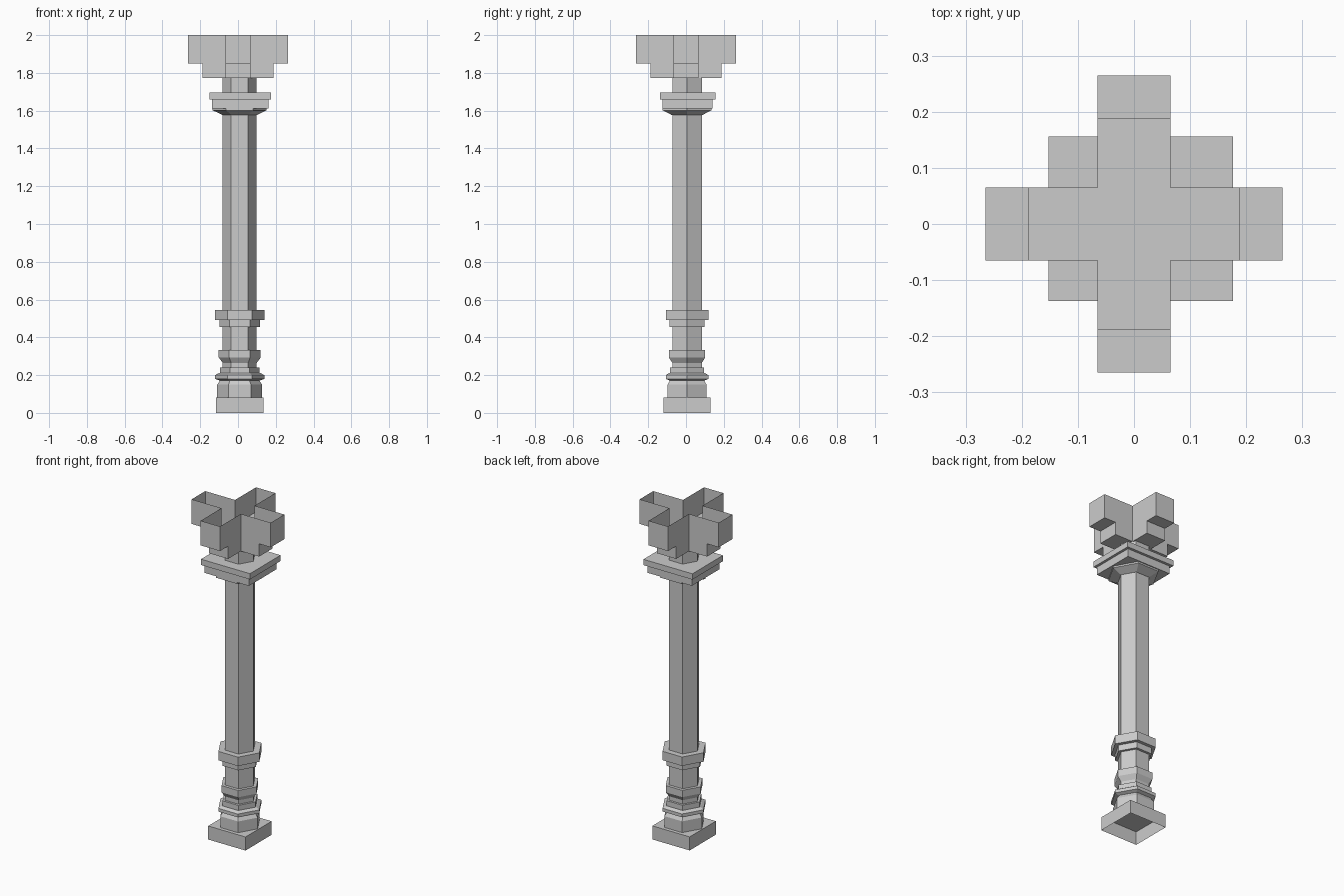
import bpy
import bmesh
from math import cos, sin, pi, radians
from mathutils import Matrix, Vector

old = bpy.data.objects.get("Cube")
if old:
    bpy.data.objects.remove(old, do_unlink=True)

stone = bpy.data.materials.new("grey stone")
stone.use_nodes = True
GREY = (0.6, 0.6, 0.6, 1)
stone.diffuse_color = GREY
stone.node_tree.nodes["Principled BSDF"].inputs["Base Color"].default_value = GREY

AXIS = (0.009, 0.0055)   # the column stands slightly off the bracket's centre


def finish(name, bm):
    bmesh.ops.remove_doubles(bm, verts=bm.verts, dist=1e-5)
    mesh = bpy.data.meshes.new(name)
    bm.to_mesh(mesh)
    bm.free()
    mesh.materials.append(stone)
    obj = bpy.data.objects.new(name, mesh)
    bpy.context.collection.objects.link(obj)


def loft(name, rings, sides=6, turn=0.0, centre=AXIS, stretch=1.0, bottom=True, top=True):
    """Stack of regular polygons, given as (height, radius) from the bottom up."""
    bm = bmesh.new()
    loops = []
    for z, r in rings:
        angles = [turn + 2 * pi * i / sides for i in range(sides)]
        loops.append([bm.verts.new((centre[0] + r * cos(a),
                                    centre[1] + r * sin(a) * stretch, z)) for a in angles])
    for low, high in zip(loops, loops[1:]):
        for i in range(sides):
            j = (i + 1) % sides
            bm.faces.new((low[i], low[j], high[j], high[i]))
    if bottom:
        bm.faces.new(loops[0][::-1])
    if top:
        bm.faces.new(loops[-1])
    finish(name, bm)


def slab(name, z0, z1, half, **options):
    """Square block with the given half width."""
    r = half * 2 ** 0.5
    loft(name, [(z0, r), (z1, r)], sides=4, turn=pi / 4, **options)


# Base block, open underneath
slab("base_block", 0, 0.082, 0.125, bottom=False)

# Six-sided shaft and its mouldings
loft("shaft", [(0.3, 0.09), (1.774, 0.09)], bottom=False, top=False)
loft("plinth", [(0.082, 0.119), (0.15, 0.119), (0.168, 0.106), (0.176, 0.106)])
loft("lower_ring", [(0.172, 0.108), (0.18, 0.13), (0.2, 0.13), (0.21, 0.112)])
loft("narrow_ring", [(0.205, 0.105), (0.241, 0.105)])
loft("waist", [(0.235, 0.09), (0.265, 0.09), (0.293, 0.111), (0.334, 0.111)])
loft("collar_step", [(0.454, 0.107), (0.491, 0.107)])
loft("collar", [(0.491, 0.13), (0.545, 0.13)])

# Capital: flared hexagon under two flat slabs
CAPITAL = (0.0115, 0.0075)
loft("capital_flare", [(1.577, 0.09), (1.602, 0.143), (1.614, 0.143)], stretch=1.04)
slab("capital_slab", 1.612, 1.66, 0.149, centre=CAPITAL, stretch=0.89)
slab("abacus", 1.66, 1.695, 0.164, centre=(0.012, 0.0095), stretch=0.893)

# Four stepped bracket arms, open on top
HALF = 0.065
PROFILE = [(HALF, 1.774), (0.187, 1.774), (0.187, 1.851), (0.265, 1.851), (0.265, 2.0)]
OUTLINE = PROFILE + [(HALF, 2.0)]
bm = bmesh.new()
for k in range(4):
    spin = Matrix.Rotation(radians(90 * k), 3, "Z")
    left, right = [[bm.verts.new(spin @ Vector((x, y, z))) for x, z in OUTLINE]
                   for y in (HALF, -HALF)]
    for i in range(len(PROFILE) - 1):
        bm.faces.new((left[i], left[i + 1], right[i + 1], right[i]))
    bm.faces.new(right)
    bm.faces.new(left[::-1])
# Floor in the middle of the bracket
corners = [(-HALF, -HALF), (-HALF, HALF), (HALF, HALF), (HALF, -HALF)]
bm.faces.new([bm.verts.new((x, y, 1.774)) for x, y in corners])
finish("bracket", bm)
